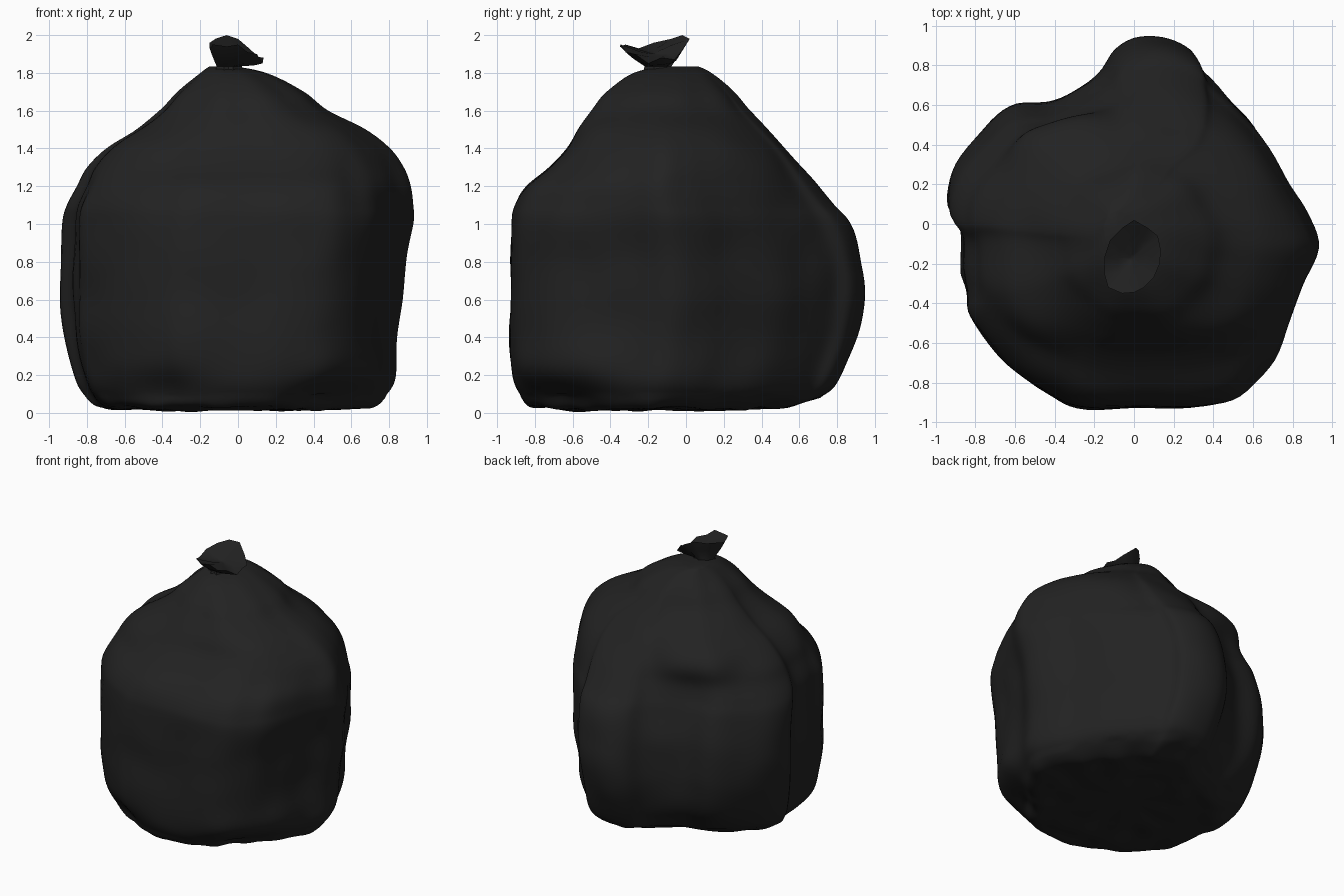
import bpy, bmesh, math
from mathutils import Vector, noise

cube = bpy.data.objects.get("Cube")
if cube:
    bpy.data.objects.remove(cube, do_unlink=True)

black = bpy.data.materials.new("black_plastic")
black.use_nodes = True
black.diffuse_color = (0.016, 0.016, 0.016, 1)
shader = black.node_tree.nodes["Principled BSDF"]
shader.inputs["Base Color"].default_value = black.diffuse_color
shader.inputs["Roughness"].default_value = 0.6


def spline(points, t, closed=False):
    """Catmull-Rom through tuples; t counts control points."""
    n = len(points)
    i = math.floor(t) if closed else min(int(t), n - 2)
    f = t - i
    pick = lambda k: Vector(points[k % n] if closed else points[max(0, min(n - 1, k))])
    a, b, c, d = (pick(i + k) for k in (-1, 0, 1, 2))
    return b + (c - a) * (f / 2) + (a - b * 2.5 + c * 2 - d / 2) * f * f \
        + ((b - c) * 1.5 + (d - a) / 2) * f ** 3


def loft(name, rings, angle):
    """Skin closed rings of equal length, cap both ends and shade the result."""
    bm = bmesh.new()
    loops = [[bm.verts.new(p) for p in ring] for ring in rings]
    n = len(loops[0])
    for low, high in zip(loops, loops[1:]):
        for i in range(n):
            j = (i + 1) % n
            bm.faces.new((low[i], low[j], high[j], high[i]))
    for ring, flip in ((loops[0], True), (loops[-1], False)):
        hub = bm.verts.new(sum((v.co for v in ring), Vector()) / n)
        for i in range(n):
            pair = (ring[i], ring[(i + 1) % n])
            bm.faces.new((hub, *(reversed(pair) if flip else pair)))
    mesh = bpy.data.meshes.new(name)
    bm.to_mesh(mesh)
    bm.free()
    mesh.materials.append(black)
    obj = bpy.data.objects.new(name, mesh)
    bpy.context.collection.objects.link(obj)
    bpy.ops.object.select_all(action="DESELECT")
    bpy.context.view_layer.objects.active = obj
    obj.select_set(True)
    bpy.ops.object.shade_smooth_by_angle(angle=math.radians(angle))


# Lumpy plan outline, counter-clockwise
outline = [(.94, -.08), (.88, .1), (.78, .26), (.66, .48), (.5, .66), (.38, .78),
           (.33, .88), (.2, .94), (.05, .94), (-.06, .88), (-.14, .77), (-.25, .69),
           (-.4, .62), (-.6, .6), (-.76, .47), (-.9, .28), (-.94, .1), (-.87, -.04),
           (-.87, -.34), (-.8, -.5), (-.65, -.7), (-.42, -.86), (-.25, -.93),
           (.1, -.93), (.35, -.93), (.55, -.88), (.7, -.73), (.78, -.5), (.85, -.28)]

# Height, left/right limits, front/back limits, strength of the lumpy outline
levels = [(.02, -.3, .3, -.4, .2, .4), (.02, -.55, .55, -.65, .4, .5),
          (.03, -.73, .7, -.82, .55, .6), (.1, -.82, .79, -.89, .74, .7),
          (.2, -.87, .84, -.93, .82, .8), (.4, -.92, .84, -.94, .9, .9),
          (.6, -.94, .87, -.93, .94, 1), (.8, -.94, .89, -.935, .925, 1),
          (1, -.93, .935, -.93, .86, 1), (1.1, -.91, .935, -.91, .78, .9),
          (1.2, -.86, .92, -.85, .69, .8), (1.3, -.8, .88, -.73, .6, .7),
          (1.4, -.69, .81, -.64, .51, .6), (1.5, -.53, .68, -.58, .42, .5),
          (1.6, -.41, .48, -.5, .33, .4), (1.7, -.32, .35, -.42, .25, .2),
          (1.8, -.2, .15, -.28, .13, 0), (1.835, -.15, -.02, -.12, .06, 0)]

# Dents and bulges: centre, spread, inward depth
dents = [((.55, -.75, .06), (.25, .3, .12), .14), ((-.42, -.85, .12), (.25, .3, .1), .06),
         ((.78, -.55, .3), (.15, .15, .16), -.05), ((.62, -.6, 1.1), (.1, .3, .4), .03),
         ((-.88, -.35, .8), (.2, .07, .5), .03), ((-.55, .55, .08), (.4, .3, .12), .07),
         ((-.36, .5, 1.42), (.28, .3, .19), -.2), ((-.5, -.42, 1.43), (.25, .25, .16), -.06),
         ((.5, .5, 1.35), (.25, .25, .2), -.04)]

# Bag body
AROUND, STEPS = 144, 6
rings = []
for s in range((len(levels) - 1) * STEPS + 1):
    z, x0, x1, y0, y1, lump = spline(levels, s / STEPS)
    ring = []
    for i in range(AROUND):
        p = spline(outline, i * len(outline) / AROUND, True) / .94
        p = p.normalized().lerp(p, lump)
        v = Vector(((x0 + x1 + (x1 - x0) * p.x) / 2, (y0 + y1 + (y1 - y0) * p.y) / 2, z))
        out = Vector((p.x, p.y, 0)).normalized()
        push = 0
        for centre, spread, depth in dents:
            gap = sum(((a - b) / c) ** 2 for a, b, c in zip(v, centre, spread))
            push -= depth * math.exp(-gap)
        # Gathered pleats towards the knot, soft lumps elsewhere
        pleat = math.exp(-((z - 1.66) / .14) ** 2)
        push += .006 * pleat * math.sin(9 * math.atan2(p.y, p.x))
        push += .012 * noise.noise(v * 4) * min(1, z * 4)
        v += out * push
        if z < .1:
            v.z = max(0, v.z + .02 * noise.noise(Vector((v.x * 6, v.y * 6, 0))))
        ring.append(v)
    rings.append(ring)
loft("bag_body", rings, 60)

# Tied neck flaring into a crumpled open collar
rim = [(.13, -.2, 1.85), (.135, -.13, 1.88), (.12, -.06, 1.87), (.07, -.02, 1.92),
       (.0, .02, 1.98), (-.06, -.02, 2), (-.12, -.08, 1.98), (-.15, -.17, 1.96),
       (-.15, -.25, 1.93), (-.13, -.32, 1.95), (-.06, -.35, 1.94), (.0, -.345, 1.95),
       (.05, -.32, 1.91), (.1, -.27, 1.9)]
waist = Vector((-.05, -.15, 1.815))
pit = Vector((-.01, -.17, 1.9))
edge = [Vector(p) for p in rim]
crimp = [Vector((0, 0, .008 * (-1) ** i)) for i in range(len(edge))]
collar = []
for radius, height in ((.1, -.05), (.07, 0), (.065, .02)):
    ring = []
    for i, p in enumerate(edge):
        d = Vector((p.x, p.y + .165, 0)).normalized()
        ring.append(waist + d * radius * (1 + .12 * (-1) ** i) + Vector((0, 0, height)))
    collar.append(ring)
collar.append([a.lerp(b, .6) - Vector((0, 0, .012)) + c
               for a, b, c in zip(collar[-1], edge, crimp)])
collar.append(edge)
collar.append([p.lerp(pit, .5) + c for p, c in zip(edge, crimp)])
collar.append([p.lerp(pit, .9) for p in edge])
loft("tied_collar", collar, 50)
